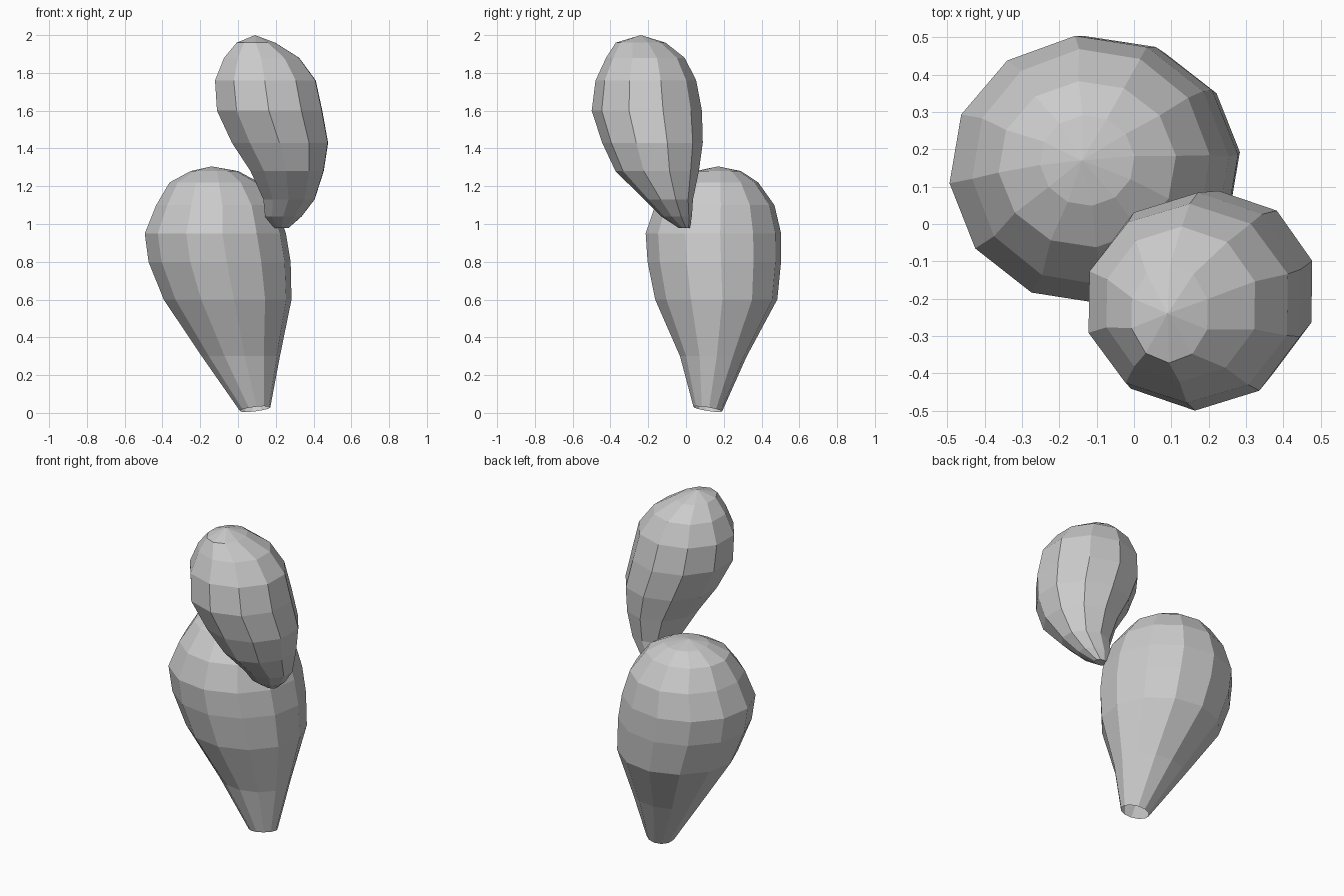
import bpy
import bmesh
from math import cos, sin, pi

if "Cube" in bpy.data.objects:
    bpy.data.objects.remove(bpy.data.objects["Cube"])


def pad(name, sections, sides, phase, tip=None, base_slope=(0, 0), close_base=False):
    """Loft elliptical rings given as (z, left x, right x, front y, back y)."""
    bm = bmesh.new()
    rings = []
    for n, (z, xl, xr, yf, yb) in enumerate(sections):
        ring = []
        for i in range(sides):
            a = 2 * pi * i / sides + phase
            dx = (xr - xl) / 2 * 1.015 * cos(a)
            dy = (yb - yf) / 2 * 1.015 * sin(a)
            dz = base_slope[0] * dx + base_slope[1] * dy if n == 0 else 0
            ring.append(bm.verts.new(((xl + xr) / 2 + dx, (yf + yb) / 2 + dy, z + dz)))
        rings.append(ring)
    for a, b in zip(rings, rings[1:]):
        for i in range(sides):
            j = (i + 1) % sides
            bm.faces.new((a[i], a[j], b[j], b[i]))
    # Rounded crown closes in a fan
    top = bm.verts.new(tip)
    for i in range(sides):
        bm.faces.new((rings[-1][i], rings[-1][(i + 1) % sides], top))
    if close_base:
        bm.faces.new(rings[0][::-1])
    mesh = bpy.data.meshes.new(name)
    bm.to_mesh(mesh)
    bm.free()
    obj = bpy.data.objects.new(name, mesh)
    bpy.context.collection.objects.link(obj)
    return obj


# Large lower pad, narrow open foot leaning up to the left
pad("lower_cactus_pad", [
    (0.02, 0.01, 0.17, 0.04, 0.19),
    (0.30, -0.19, 0.22, -0.03, 0.32),
    (0.60, -0.39, 0.28, -0.16, 0.48),
    (0.80, -0.47, 0.275, -0.20, 0.50),
    (0.95, -0.49, 0.25, -0.21, 0.50),
    (1.10, -0.43, 0.20, -0.16, 0.465),
    (1.22, -0.36, 0.11, -0.06, 0.38),
    (1.28, -0.25, 0.00, 0.05, 0.29),
], 12, 0.1, tip=(-0.14, 0.17, 1.305), base_slope=(0.12, -0.16))

# Smaller upper pad growing from the lower pad's right shoulder
pad("upper_cactus_pad", [
    (0.98, 0.19, 0.27, -0.04, 0.02),
    (1.04, 0.14, 0.34, -0.13, 0.03),
    (1.13, 0.13, 0.41, -0.22, 0.035),
    (1.28, 0.06, 0.46, -0.37, 0.065),
    (1.43, -0.04, 0.485, -0.44, 0.085),
    (1.60, -0.12, 0.455, -0.495, 0.08),
    (1.76, -0.13, 0.42, -0.475, 0.05),
    (1.88, -0.08, 0.33, -0.42, -0.01),
    (1.96, -0.01, 0.20, -0.37, -0.11),
], 10, 0.3, tip=(0.09, -0.24, 2.0), close_base=True)
